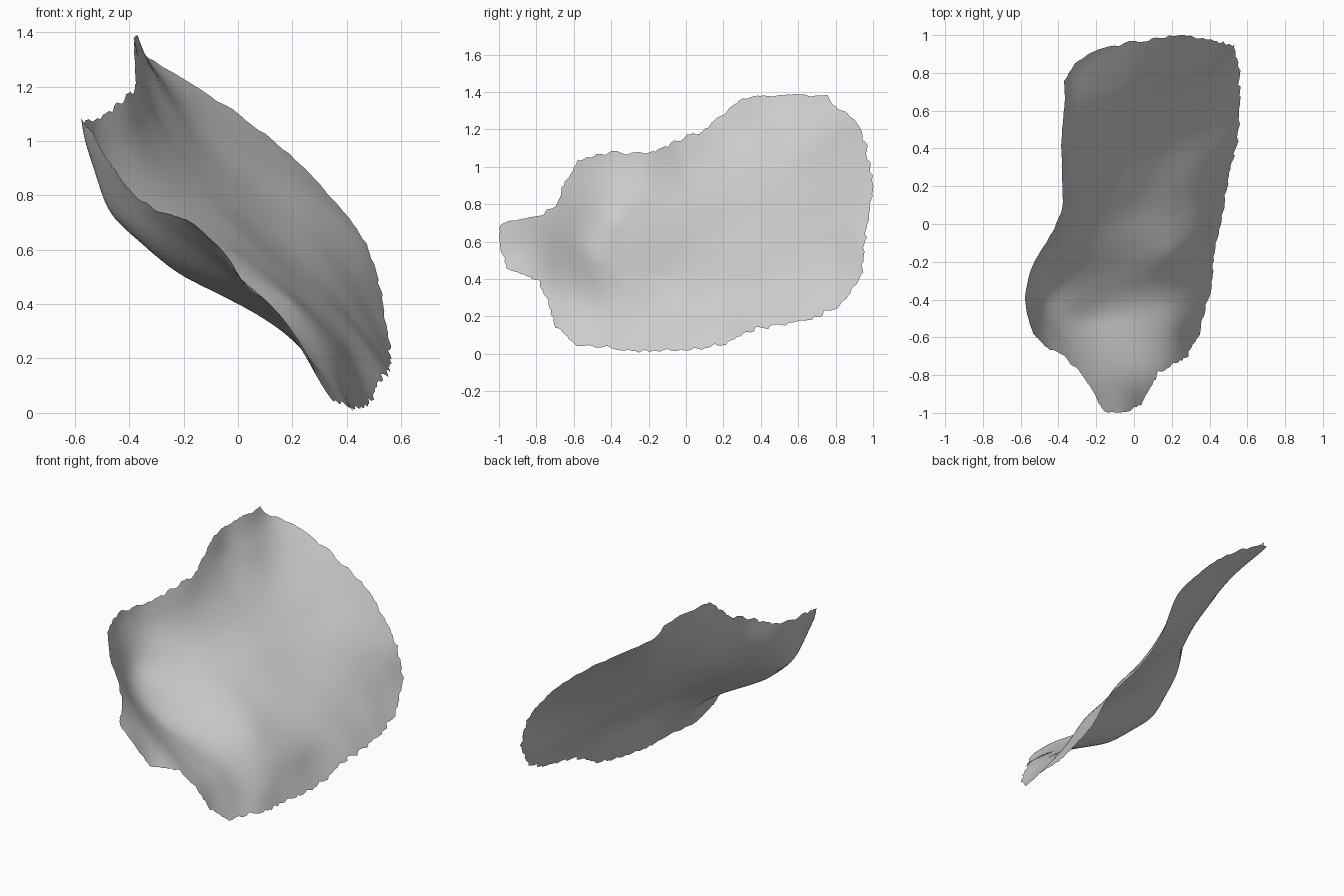
import bpy, bmesh, math, random
from mathutils import Vector, noise

random.seed(4)
cube = bpy.data.objects.get("Cube")
if cube:
    bpy.data.objects.remove(cube, do_unlink=True)

SEGMENTS, RINGS = 300, 40

# Rim of the sheet as (y, z, x), running round from the upper back corner
rim = [
    (.6, 1.39, -.37), (.75, 1.375, -.36), (.82, 1.31, -.33), (.91, 1.25, -.23),
    (.97, 1.1, 0), (1, .88, .27), (.96, .64, .46), (.94, .43, .53),
    (.85, .28, .56), (.71, .2, .56), (.58, .165, .56), (.36, .13, .53),
    (.2, .05, .5), (0, .02, .46), (-.2, .01, .42), (-.4, .03, .4),
    (-.59, .05, .35), (-.69, .14, .29), (-.74, .28, .22), (-.79, .39, .13),
    (-.96, .46, .04), (-1, .6, -.06), (-.99, .7, -.16), (-.88, .72, -.22),
    (-.77, .745, -.3), (-.68, .81, -.39), (-.66, .9, -.46), (-.57, 1.04, -.54),
    (-.4, 1.08, -.57), (-.2, 1.07, -.53), (-.06, 1.13, -.44), (.1, 1.2, -.38),
    (.3, 1.37, -.38),
]

# Depth of the hollow and the folds inside the rim, also as (y, z, x)
folds = [
    (-.45, .9, -.53), (-.38, .7, -.43), (-.43, .6, -.32), (-.5, .5, -.2),
    (-.55, .41, 0), (-.5, .27, .2), (-.4, .14, .31), (.05, .58, .03),
    (-.15, .41, .19), (-.15, .27, .3), (.4, .8, -.04), (.4, 1, -.2),
    (.4, .5, .25), (.35, 1.22, -.34), (0, .85, -.3),
]


def kernel(a, b):
    d = (a[0] - b[0]) ** 2 + (a[1] - b[1]) ** 2
    return d * math.log(d) if d > 1e-9 else 0.0


def solve(rows):
    """Gaussian elimination on an augmented matrix."""
    n = len(rows)
    for i in range(n):
        p = max(range(i, n), key=lambda r: abs(rows[r][i]))
        rows[i], rows[p] = rows[p], rows[i]
        rows[i] = [v / rows[i][i] for v in rows[i]]
        for r in range(n):
            if r != i and rows[r][i]:
                k = rows[r][i]
                rows[r] = [u - k * v for u, v in zip(rows[r], rows[i])]
    return [row[-1] for row in rows]


# Smooth bending surface through the rim and the folds
knots = rim + folds
matrix = []
for i, a in enumerate(knots):
    row = [kernel(a, b) for b in knots]
    row[i] += 0.001
    matrix.append(row + [1, a[0], a[1], a[2]])
for pick in (lambda k: 1, lambda k: k[0], lambda k: k[1]):
    matrix.append([pick(k) for k in knots] + [0, 0, 0, 0])
weights = solve(matrix)


def depth(y, z):
    base, slope_y, slope_z = weights[-3:]
    x = base + slope_y * y + slope_z * z
    x += sum(w * kernel((y, z), k) for w, k in zip(weights, knots))
    # Soft wrinkles
    wrinkle = noise.noise(Vector((y * 4 + z * 2, z * 5 - y * 2, 0.5)))
    return x + 0.014 * wrinkle


def rim_point(t):
    """Point on the rim at t in 0..1, evenly spaced by length."""
    goal = t * total
    for a, b, size in spans:
        if goal <= size:
            return a.lerp(b, goal / size)
        goal -= size
    return spans[-1][1]


corners = [Vector(k[:2]) for k in rim]
spans = [(a, b, (b - a).length) for a, b in zip(corners, corners[1:] + corners[:1])]
total = sum(s[2] for s in spans)

# Sheet: rings growing from the middle out to a ragged rim
bm = bmesh.new()
middle = Vector((-0.02, 0.62))
ragged = []
for s in range(SEGMENTS):
    p = rim_point(s / SEGMENTS)
    tear = 0.016 * noise.noise(Vector((p.x * 22, p.y * 22, 3))) + random.uniform(-.006, .006)
    ragged.append(p + (p - middle).normalized() * tear)

centre = bm.verts.new((depth(*middle), middle.x, middle.y))
rings = []
for r in range(1, RINGS + 1):
    ring = []
    for p in ragged:
        q = middle.lerp(p, r / RINGS)
        ring.append(bm.verts.new((depth(*q), q.x, max(q.y, 0))))
    rings.append(ring)
for s in range(SEGMENTS):
    n = (s + 1) % SEGMENTS
    bm.faces.new((centre, rings[0][n], rings[0][s]))
    for inner, outer in zip(rings, rings[1:]):
        bm.faces.new((inner[s], inner[n], outer[n], outer[s]))
bmesh.ops.recalc_face_normals(bm, faces=bm.faces)
if sum(f.normal.x for f in bm.faces) < 0:
    bmesh.ops.reverse_faces(bm, faces=bm.faces)
for f in bm.faces:
    f.smooth = True

mesh = bpy.data.meshes.new("curved_sheet")
bm.to_mesh(mesh)
bm.free()
sheet = bpy.data.objects.new("curved_sheet", mesh)
bpy.context.collection.objects.link(sheet)

# Plain grey
grey = bpy.data.materials.new("light_grey")
grey.use_nodes = True
colour = (0.6, 0.6, 0.6, 1)
grey.diffuse_color = colour
grey.node_tree.nodes["Principled BSDF"].inputs["Base Color"].default_value = colour
mesh.materials.append(grey)
